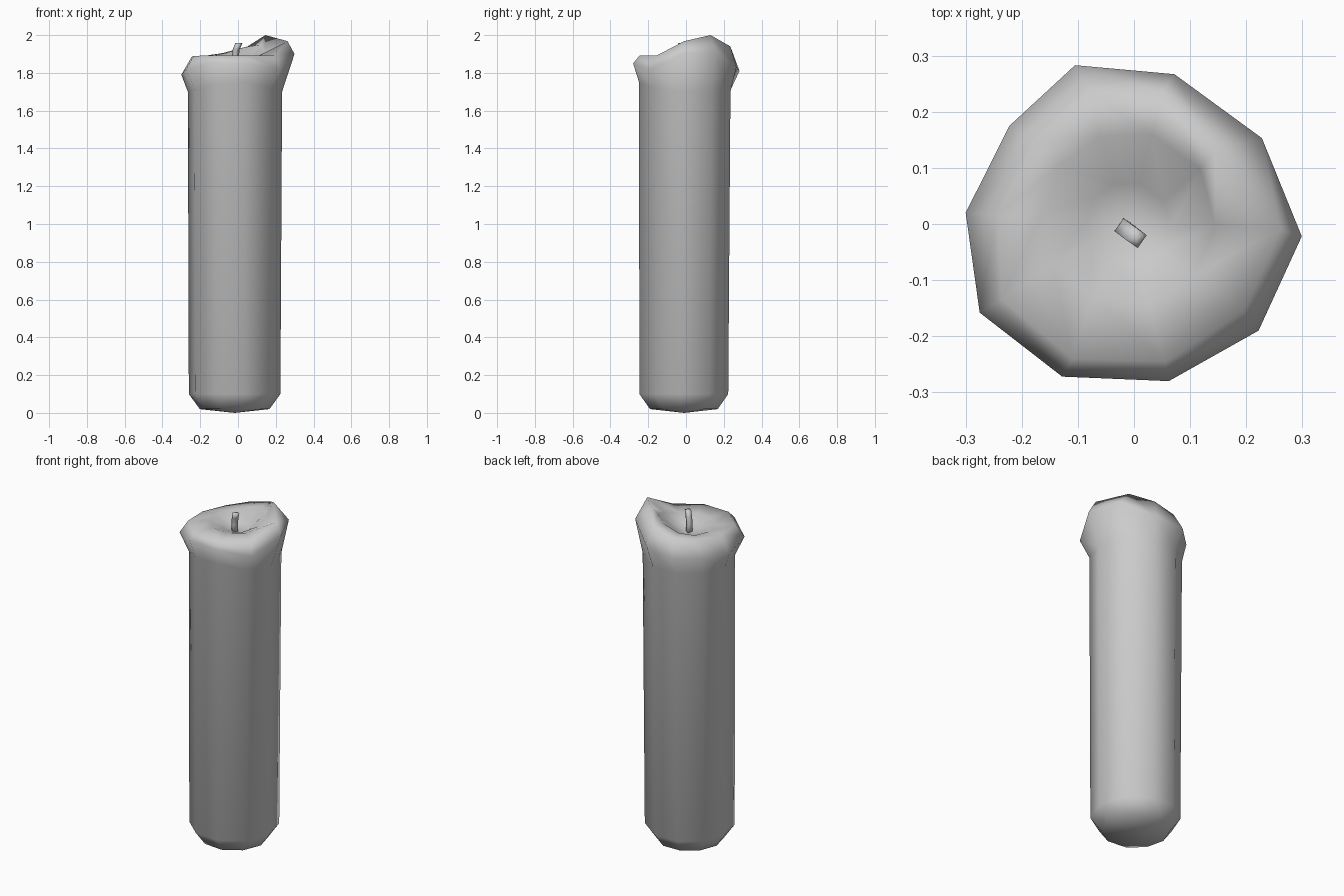
import bpy, bmesh
from math import sin, cos, radians
from mathutils import Vector

if "Cube" in bpy.data.objects:
    bpy.data.objects.remove(bpy.data.objects["Cube"])

# shared angles of the ten-sided candle
ANGLES = [radians(a) for a in (-4, -40, -77, -114, -149, 176, 142, 109, 74, 34)]


def ring(r, zs, cx=0.0, cy=0.0):
    return [Vector((cx + r * cos(a), cy + r * sin(a), zs[i] if isinstance(zs, tuple) else zs))
            for i, a in enumerate(ANGLES)]


def xyz(points, zs):
    return [Vector((x, y, z)) for (x, y), z in zip(points, zs)]


def loft(name, rings, bottom, top):
    """Skin a stack of rings and close each end with a fan."""
    bm = bmesh.new()
    loops = [[bm.verts.new(p) for p in r] for r in rings]
    n = len(loops[0])
    for a, b in zip(loops, loops[1:]):
        for i in range(n):
            j = (i + 1) % n
            bm.faces.new((a[i], a[j], b[j], b[i]))
    for loop, tip in ((loops[0], bottom), (loops[-1], top)):
        v = bm.verts.new(tip)
        for i in range(n):
            bm.faces.new((loop[i], loop[(i + 1) % n], v))
    bmesh.ops.recalc_face_normals(bm, faces=bm.faces)
    for f in bm.faces:
        f.smooth = True
    me = bpy.data.meshes.new(name)
    bm.to_mesh(me)
    bm.free()
    ob = bpy.data.objects.new(name, me)
    bpy.context.collection.objects.link(ob)
    return ob


# wax body: rounded foot, straight shaft, flared lip, uneven melted rim and bowl
lip = xyz([(.299, -.022), (.222, -.19), (.062, -.28), (-.128, -.272), (-.275, -.158),
           (-.30, .02), (-.222, .175), (-.105, .283), (.072, .267), (.228, .153)],
          (1.90, 1.82, 1.85, 1.855, 1.82, 1.79, 1.80, 1.81, 1.83, 1.91))
rim = xyz([(.262, -.01), (.195, -.155), (.055, -.245), (-.11, -.24), (-.235, -.135),
           (-.245, .015), (-.18, .145), (-.08, .238), (.05, .235), (.145, .13)],
          (1.968, 1.892, 1.893, 1.893, 1.89, 1.885, 1.89, 1.905, 1.94, 2.0))
neck_z = (1.70, 1.72, 1.75, 1.74, 1.71, 1.70, 1.70, 1.70, 1.70, 1.71)
mid_z = (1.91, 1.89, 1.89, 1.89, 1.89, 1.888, 1.89, 1.905, 1.935, 1.95)
bowl_z = (1.855, 1.86, 1.865, 1.865, 1.86, 1.855, 1.85, 1.85, 1.855, 1.86)
loft("candle_wax",
     [ring(.185, .02, -.018, -.01), ring(.243, .10, -.018, -.01),
      ring(.25, neck_z, -.016, -.005), lip, rim,
      ring(.155, mid_z, -.01, .01), ring(.075, bowl_z, -.01, .0)],
     (-.018, -.01, 0), (-.015, -.005, 1.835))

# bent wick with a small rectangular section
U, V = Vector((.82, -.57, 0)), Vector((.57, .82, 0))
path = [(-.016, -.008, 1.82), (-.016, -.009, 1.88), (-.009, -.014, 1.925), (.004, -.024, 1.957)]
loft("wick",
     [[Vector(p) + U * (su * .013) + V * (sv * .014)
       for su, sv in ((1, 1), (-1, 1), (-1, -1), (1, -1))] for p in path],
     path[0], path[-1])
